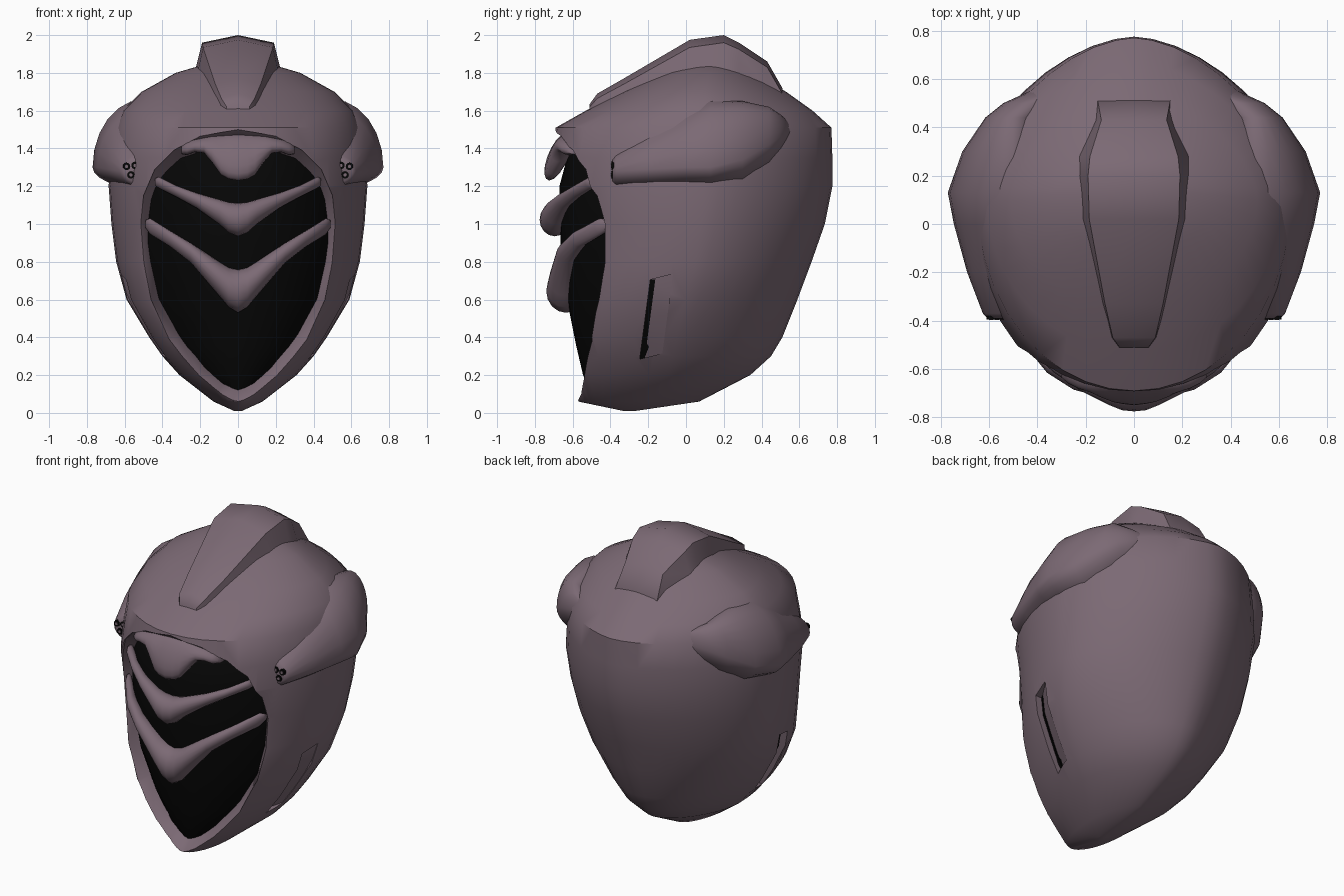
import bpy, bmesh
from math import sin, cos, pi, radians, copysign

if "Cube" in bpy.data.objects:
    bpy.data.objects.remove(bpy.data.objects["Cube"])


def material(name, colour):
    mat = bpy.data.materials.new(name)
    mat.use_nodes = True
    mat.diffuse_color = (*colour, 1)
    mat.node_tree.nodes["Principled BSDF"].inputs["Base Color"].default_value = (*colour, 1)
    return mat


MAUVE = material("dusky mauve", (0.2, 0.143, 0.176))
BLACK = material("black", (0.002, 0.002, 0.002))


def activate(obj):
    bpy.ops.object.select_all(action='DESELECT')
    obj.select_set(True)
    bpy.context.view_layer.objects.active = obj


def smooth(obj, angle):
    activate(obj)
    bpy.ops.object.shade_smooth_by_angle(angle=radians(angle))


def loft(name, rings, mat, angle=40):
    """Skin a list of equal rings and cap both ends."""
    bm = bmesh.new()
    rows = [[bm.verts.new(p) for p in ring] for ring in rings]
    n = len(rows[0])
    for a, b in zip(rows, rows[1:]):
        for i in range(n):
            j = (i + 1) % n
            bm.faces.new((a[i], a[j], b[j], b[i]))
    bm.faces.new(rows[0])
    bm.faces.new(rows[-1])
    bmesh.ops.recalc_face_normals(bm, faces=bm.faces)
    mesh = bpy.data.meshes.new(name)
    bm.to_mesh(mesh)
    bm.free()
    obj = bpy.data.objects.new(name, mesh)
    bpy.context.collection.objects.link(obj)
    mesh.materials.append(mat)
    smooth(obj, angle)
    return obj


def carve(obj, cutter):
    mod = obj.modifiers.new("cut", 'BOOLEAN')
    mod.object = cutter
    mod.operation = 'DIFFERENCE'
    mod.solver = 'EXACT'
    activate(obj)
    bpy.ops.object.modifier_apply(modifier=mod.name)
    bpy.data.objects.remove(cutter)


FRONT_POWER, BACK_POWER = 2, 1.7


def level_ring(z, w, front, mid, back, n=40):
    """Egg-shaped horizontal section, widest at y = mid, tighter at the back."""
    ring = []
    for i in range(n):
        c, s = cos(2 * pi * i / n), sin(2 * pi * i / n)
        depth, power = (back - mid, BACK_POWER) if s > 0 else (mid - front, FRONT_POWER)
        ring.append((w * copysign(abs(c) ** (2 / power), c),
                     mid + depth * copysign(abs(s) ** (2 / power), s), z))
    return ring


def upright_ring(x, top, bottom, y, ry, tilt=0, n=16):
    """Oval section in a plane of constant x."""
    zc, rz = (top + bottom) / 2, (top - bottom) / 2
    return [(x, y + ry * cos(2 * pi * i / n) + tilt * rz * sin(2 * pi * i / n),
             zc + rz * sin(2 * pi * i / n)) for i in range(n)]


def symmetric(half, make):
    """Rings from the left tip through the centre to the right tip."""
    return [make(-r[0], *r[1:]) for r in half[:-1]] + [make(*r) for r in half[::-1]]


# Shell: height, half width, front, widest y, back
LEVELS = [
    (0.01, 0.02, -0.33, -0.3, -0.27), (0.06, 0.13, -0.57, -0.25, 0.07),
    (0.2, 0.31, -0.69, -0.1, 0.34), (0.3, 0.4, -0.74, -0.07, 0.45),
    (0.4, 0.47, -0.78, -0.05, 0.51), (0.6, 0.59, -0.74, 0, 0.59),
    (0.8, 0.645, -0.71, 0.05, 0.665), (1.0, 0.67, -0.72, 0.08, 0.735),
    (1.2, 0.685, -0.75, 0.1, 0.775), (1.35, 0.675, -0.72, 0.1, 0.775),
    (1.51, 0.65, -0.69, 0.1, 0.77), (1.6, 0.61, -0.53, 0.1, 0.67),
    (1.7, 0.51, -0.34, 0.1, 0.53), (1.8, 0.33, -0.12, 0.12, 0.36),
    (1.85, 0.16, 0.02, 0.14, 0.25), (1.865, 0.03, 0.12, 0.15, 0.18)]
shell = loft("helmet_shell", [level_ring(*r) for r in LEVELS], MAUVE)


def shell_x(y, z):
    """Half width of the shell at a point on its side."""
    for a, b in zip(LEVELS, LEVELS[1:]):
        if a[0] <= z <= b[0]:
            t = (z - a[0]) / (b[0] - a[0])
            w, front, mid, back = [p + (q - p) * t for p, q in zip(a[1:], b[1:])]
            depth, power = (back - mid, BACK_POWER) if y > mid else (mid - front, FRONT_POWER)
            return w * (1 - abs((y - mid) / depth) ** power) ** (1 / power)


# Face opening with a bevelled rim: half width, height, rim y
RIM = [(0, 1.5, -0.69), (0.2, 1.465, -0.66), (0.34, 1.39, -0.58), (0.44, 1.29, -0.52),
       (0.5, 1.15, -0.46), (0.515, 1.0, -0.43), (0.5, 0.8, -0.43), (0.46, 0.6, -0.45),
       (0.36, 0.38, -0.5), (0.2, 0.18, -0.55), (0.09, 0.085, -0.57), (0, 0.06, -0.57)]
outline = RIM + [(-x, z, y) for x, z, y in RIM[-2:0:-1]]


def rim_ring(sx, sz, depth):
    return [(x * sx, depth(y), 0.8 + (z - 0.8) * sz) for x, z, y in outline]


carve(shell, loft("face_cutter", [
    rim_ring(1, 1, lambda y: -1.2), rim_ring(1, 1, lambda y: y),
    rim_ring(0.88, 0.905, lambda y: y + 0.07), rim_ring(0.84, 0.84, lambda y: -0.1)], MAUVE))

# Cheek vents: wedge pockets, deepest at the front, with a dark slit
for side, label in ((1, "left"), (-1, "right")):
    pocket, slit = [], []
    for k in range(5):
        z = 0.285 + 0.105 * k
        y0 = -0.245 + 0.014 * k
        y1 = y0 + 0.12
        xf, xb = shell_x(y0, z), shell_x(y1, z + 0.03)
        floor, edge = xf - 0.05, xb - 0.004
        pocket.append([(side * x, y, h) for x, y, h in (
            (floor, y0, z), (xf + 0.1, y0, z), (xb + 0.1, y1, z + 0.03), (edge, y1, z + 0.03))])
        inner = floor + (edge - floor) * 0.22
        y2 = y0 + (y1 - y0) * 0.22
        slit.append([(side * x, y, z) for x, y in (
            (floor - 0.003, y0), (floor + 0.005, y0), (inner + 0.005, y2), (inner - 0.003, y2))])
    carve(shell, loft("vent_cutter", pocket, MAUVE))
    loft(label + "_vent_slit", slit, BLACK)
smooth(shell, 55)

# Dark visor bulging out of the opening
loft("visor", [level_ring(z, w, front, -0.1, -0.04) for z, w, front in (
    (0.1, 0.15, -0.5), (0.2, 0.28, -0.545), (0.35, 0.4, -0.58), (0.6, 0.51, -0.63),
    (0.9, 0.56, -0.665), (1.2, 0.55, -0.67), (1.35, 0.51, -0.63), (1.45, 0.4, -0.57))], BLACK, 60)

# Brow plate with a wavy lower edge: x, top, bottom, y
BROW = [(0.3, 1.42, 1.37, -0.58), (0.27, 1.44, 1.365, -0.605), (0.23, 1.45, 1.38, -0.625),
        (0.18, 1.46, 1.375, -0.64), (0.14, 1.47, 1.33, -0.655), (0.09, 1.475, 1.26, -0.67),
        (0.05, 1.48, 1.238, -0.675), (0, 1.48, 1.23, -0.68)]
loft("brow_plate", symmetric(BROW, lambda x, t, b, y: upright_ring(x, t, b, y, 0.055, 0.35)), MAUVE, 60)

# Two chevron bars, thicker at the middle: x, top, bottom, y, y radius
UPPER = [(0.44, 1.24, 1.205, -0.48, 0.025), (0.42, 1.25, 1.19, -0.5, 0.035),
         (0.33, 1.205, 1.145, -0.575, 0.04), (0.22, 1.165, 1.085, -0.645, 0.045),
         (0.1, 1.13, 1.0, -0.69, 0.06), (0.05, 1.115, 0.955, -0.695, 0.075),
         (0, 1.11, 0.935, -0.695, 0.08)]
LOWER = [(0.49, 1.02, 0.98, -0.42, 0.02), (0.465, 1.03, 0.945, -0.45, 0.035),
         (0.36, 0.965, 0.88, -0.565, 0.05), (0.25, 0.9, 0.795, -0.63, 0.055),
         (0.1, 0.8, 0.62, -0.645, 0.08), (0.05, 0.77, 0.56, -0.64, 0.095),
         (0, 0.76, 0.53, -0.635, 0.105)]
for name, half in (("upper_chevron_bar", UPPER), ("lower_chevron_bar", LOWER)):
    loft(name, symmetric(half, upright_ring), MAUVE, 60)

# Ear pods: y, outer x, centre height, rise, drop
PODS = [(-0.39, 0.605, 1.28, 0.065, 0.065), (-0.37, 0.625, 1.28, 0.09, 0.085),
        (-0.2, 0.69, 1.29, 0.2, 0.1), (0, 0.745, 1.3, 0.3, 0.11),
        (0.13, 0.77, 1.3, 0.36, 0.11), (0.3, 0.71, 1.34, 0.31, 0.13),
        (0.44, 0.615, 1.42, 0.2, 0.1), (0.5, 0.54, 1.46, 0.12, 0.07), (0.55, 0.43, 1.49, 0.05, 0.04)]
for side, label in ((1, "left"), (-1, "right")):
    rings = []
    for y, outer, zc, rise, drop in PODS:
        middle = min(0.5, outer - 0.1)
        ring = []
        for i in range(24):
            c, s = cos(2 * pi * i / 24), sin(2 * pi * i / 24)
            reach = outer - middle if c > 0 else 0.12
            ring.append((side * (middle + reach * c), y, zc + (rise if s > 0 else drop) * s))
        rings.append(ring)
    loft(label + "_ear_pod", rings, MAUVE, 60)
    # Cluster of three small ports on the front of the pod
    for k, (x, z) in enumerate(((0.545, 1.31), (0.59, 1.305), (0.567, 1.26))):
        for part, radius, y, mat in (("port", 0.02, -0.395, BLACK), ("port_core", 0.009, -0.398, MAUVE)):
            loft(f"{label}_{part}_{k + 1}", [
                [(side * x + radius * cos(pi * i / 6), depth, z + radius * sin(pi * i / 6))
                 for i in range(12)] for depth in (y, -0.38)], mat)

# Crest: y, ridge height, top half width, edge height, base half width, base height
CREST = [(-0.51, 1.635, 0.06, 1.62, 0.065, 1.56), (-0.47, 1.69, 0.088, 1.665, 0.095, 1.58),
         (-0.33, 1.77, 0.12, 1.74, 0.135, 1.66), (0.02, 1.975, 0.185, 1.935, 0.215, 1.8),
         (0.2, 2.0, 0.19, 1.96, 0.23, 1.8), (0.28, 1.96, 0.182, 1.925, 0.225, 1.8),
         (0.43, 1.86, 0.135, 1.83, 0.165, 1.7), (0.51, 1.72, 0.15, 1.69, 0.16, 1.6)]
loft("crest", [[(0, y, top), (xt, y, edge), (xb, y, base), (-xb, y, base), (-xt, y, edge)]
               for y, top, xt, edge, xb, base in CREST], MAUVE, 38)
